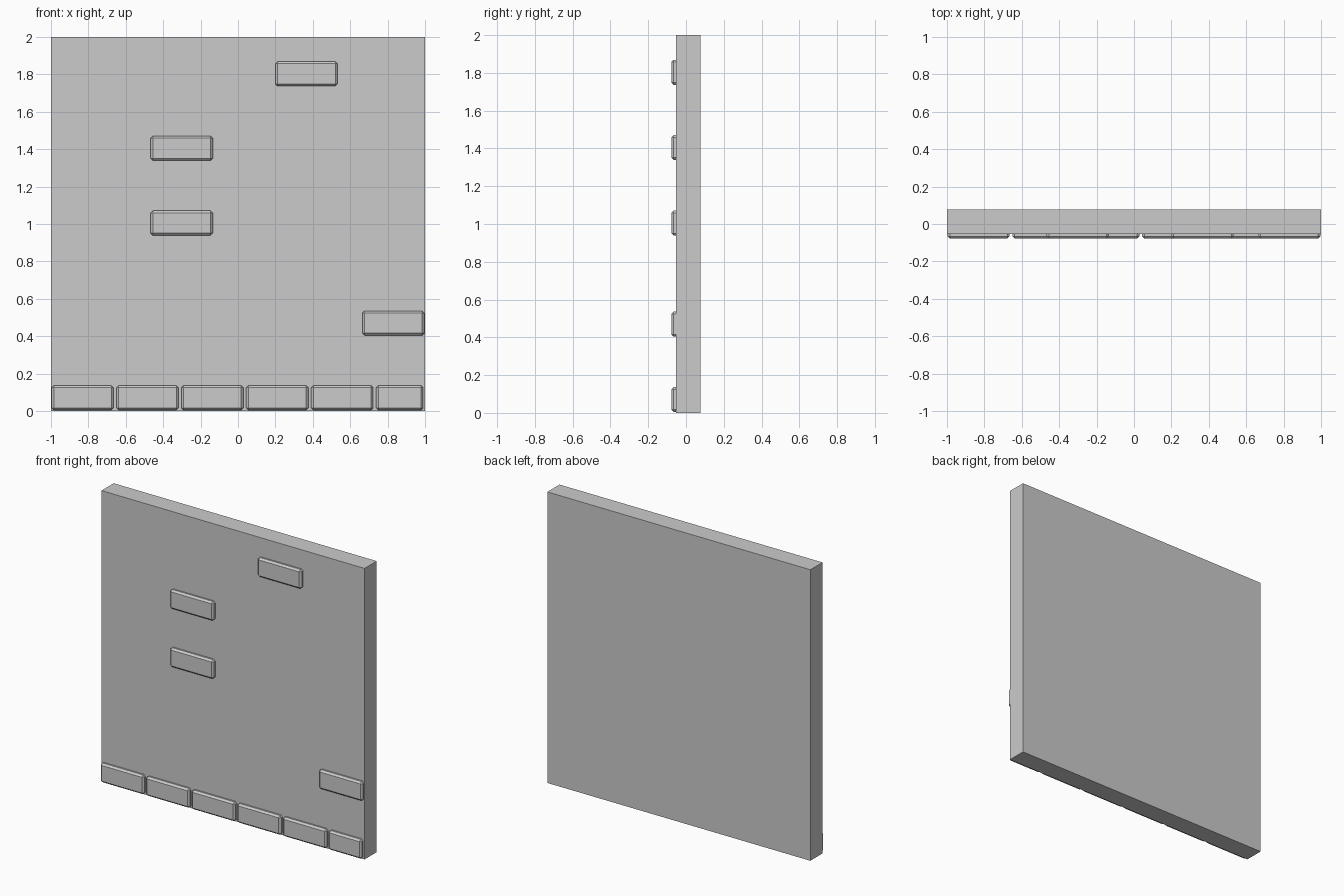
import bpy, bmesh

if "Cube" in bpy.data.objects:
    bpy.data.objects.remove(bpy.data.objects["Cube"])


def box(name, x0, x1, y0, y1, z0, z1, bevel=0.0):
    """Axis-aligned box with an optional chamfer on every edge."""
    bm = bmesh.new()
    bmesh.ops.create_cube(bm, size=1)
    bmesh.ops.scale(bm, vec=(x1 - x0, y1 - y0, z1 - z0), verts=bm.verts)
    bmesh.ops.translate(bm, vec=((x0 + x1) / 2, (y0 + y1) / 2, (z0 + z1) / 2), verts=bm.verts)
    if bevel:
        bmesh.ops.bevel(bm, geom=bm.edges[:], offset=bevel, segments=1,
                        affect='EDGES', profile=0.5)
    mesh = bpy.data.meshes.new(name)
    bm.to_mesh(mesh)
    bm.free()
    obj = bpy.data.objects.new(name, mesh)
    bpy.context.collection.objects.link(obj)
    return obj


WALL_FRONT, BRICK_FRONT = -0.054, -0.078
BRICK_W, BRICK_H, PITCH = 0.332, 0.132, 0.347


def brick(name, x, z, width=BRICK_W):
    # brick is partly sunk into the wall, leaving its chamfered face proud
    box(name, x, x + width, BRICK_FRONT, WALL_FRONT + 0.02, z, z + BRICK_H, 0.012)


# Plain wall slab
box("wall", -1, 1, WALL_FRONT, 0.078, 0, 2)

# Bottom course of bricks, last one cut short
for i in range(6):
    brick(f"base_brick_{i + 1}", -0.997 + i * PITCH, 0.005, 0.252 if i == 5 else BRICK_W)

# Scattered exposed bricks
for i, (x, z) in enumerate([(0.2, 1.737), (-0.467, 1.339), (-0.467, 0.939), (0.665, 0.404)]):
    brick(f"loose_brick_{i + 1}", x, z)
